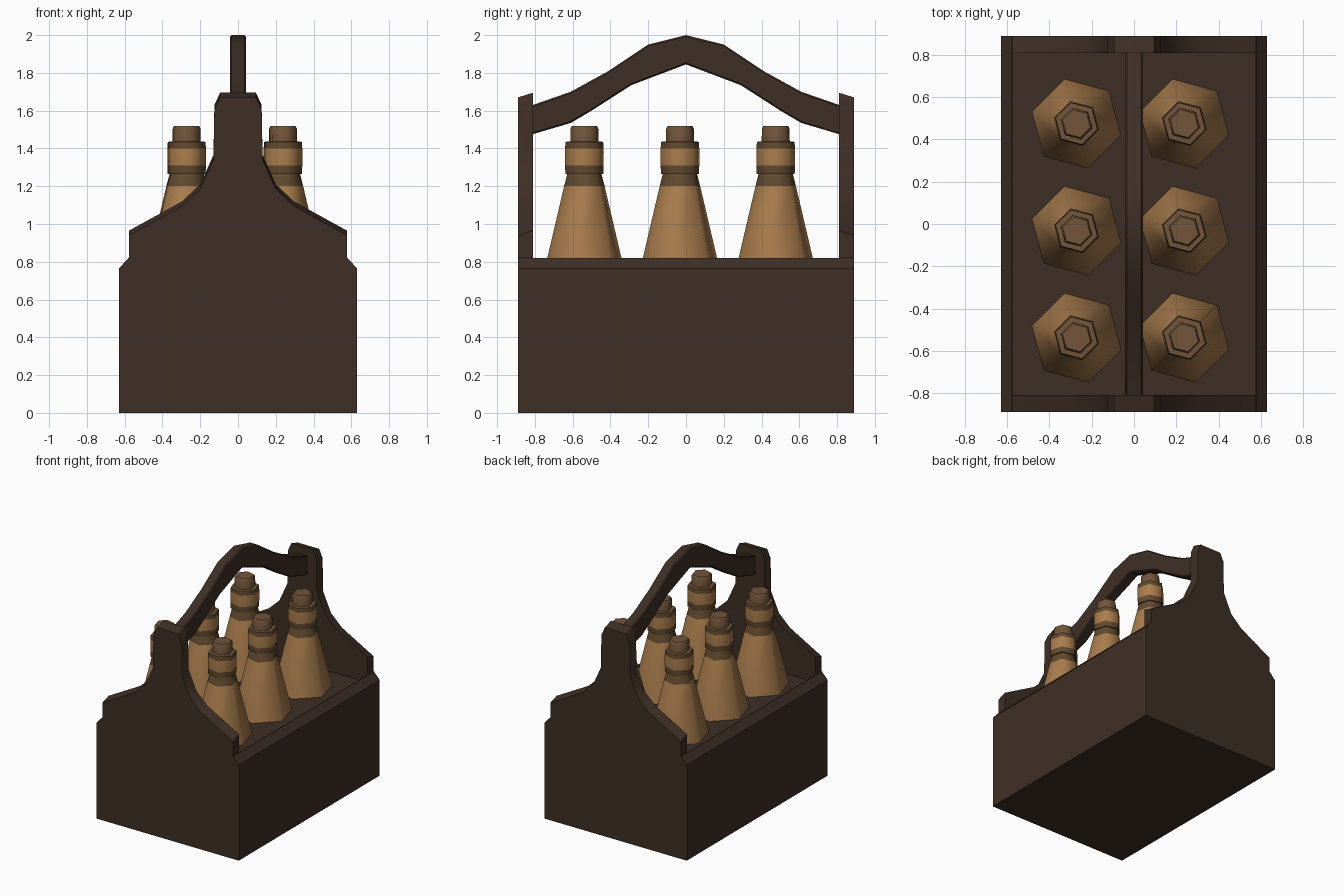
import bpy, bmesh, math

if "Cube" in bpy.data.objects:
    bpy.data.objects.remove(bpy.data.objects["Cube"])


def material(name, rgb):
    m = bpy.data.materials.new(name)
    m.diffuse_color = (*rgb, 1)
    m.use_nodes = True
    m.node_tree.nodes["Principled BSDF"].inputs["Base Color"].default_value = m.diffuse_color
    return m


WOOD = material("dark_wood", (0.048, 0.028, 0.019))
GOLD = material("amber_glass", (0.40, 0.205, 0.075))
BAND = material("dark_band", (0.12, 0.068, 0.028))
CAP = material("brown_cap", (0.17, 0.09, 0.042))


def finish(name, bm, mats, angle):
    bmesh.ops.recalc_face_normals(bm, faces=bm.faces[:])
    me = bpy.data.meshes.new(name)
    bm.to_mesh(me)
    bm.free()
    for m in mats:
        me.materials.append(m)
    ob = bpy.data.objects.new(name, me)
    bpy.context.collection.objects.link(ob)
    bpy.ops.object.select_all(action='DESELECT')
    bpy.context.view_layer.objects.active = ob
    ob.select_set(True)
    bpy.ops.object.shade_smooth_by_angle(angle=math.radians(angle))
    return ob


def loft(name, loop_a, loop_b):
    """Solid between two matching outlines."""
    bm = bmesh.new()
    a = [bm.verts.new(p) for p in loop_a]
    b = [bm.verts.new(p) for p in loop_b]
    bm.faces.new(a)
    bm.faces.new(b)
    n = len(a)
    for i in range(n):
        j = (i + 1) % n
        bm.faces.new((a[i], a[j], b[j], b[i]))
    return finish(name, bm, [WOOD], 35)


# Crate core: floor under the bottles
core = [(-0.577, 0), (0.577, 0), (0.577, 0.76), (-0.577, 0.76)]
loft("crate_floor", [(x, -0.82, z) for x, z in core], [(x, 0.82, z) for x, z in core])

# Side boards with a sloped top, end boards with a shaped neck
side = [(0.575, 0), (0.63, 0), (0.63, 0.765), (0.58, 0.82), (0.575, 0.82)]
half = [(0.577, 0), (0.577, 0.965), (0.295, 1.12), (0.20, 1.21), (0.13, 1.365),
        (0.125, 1.63), (0.095, 1.695)]
end = half + [(-x, z) for x, z in reversed(half)]
for s, side_name, end_name in ((-1, "left", "front"), (1, "right", "back")):
    loft(side_name + "_board", [(s * x, -0.89, z) for x, z in side],
         [(s * x, 0.89, z) for x, z in side])
    loft(end_name + "_board", [(x, s * 0.81, z) for x, z in end],
         [(x, s * 0.89, z - (0.025 if z > 0.1 else 0)) for x, z in end])

# Arched handle
top = [(0.82, 1.627), (0.61, 1.70), (0.41, 1.81), (0.20, 1.95)]
low = [(0.82, 1.473), (0.61, 1.535), (0.50, 1.60), (0.29, 1.735)]
arch = (top + [(0, 2.0)] + [(-y, z) for y, z in reversed(top)]
        + [(-y, z) for y, z in low] + [(0, 1.845)] + list(reversed(low)))
handle = loft("handle", [(-0.042, y, z) for y, z in arch], [(0.042, y, z) for y, z in arch])
bev = handle.modifiers.new("soft_edges", 'BEVEL')
bev.width = 0.008
bev.limit_method = 'ANGLE'
bev.angle_limit = math.radians(60)

# Bottles: six-sided turned profile (radius, height, colour of the section above)
PROFILE = [(0.221, 0.70, 0), (0.219, 0.755, 0), (0.111, 1.20, 1), (0.094, 1.265, 1),
           (0.104, 1.265, 1), (0.106, 1.31, 0), (0.106, 1.40, 1), (0.103, 1.435, 2),
           (0.077, 1.437, 2), (0.076, 1.505, 2), (0.068, 1.52, 2)]


def bottle(name, cx, cy):
    bm = bmesh.new()
    rings = []
    for r, z, _ in PROFILE:
        angles = [math.radians(45 + 60 * k) for k in range(6)]
        rings.append([bm.verts.new((cx + r * math.cos(t), cy + r * math.sin(t), z))
                      for t in angles])
    for i in range(len(rings) - 1):
        for k in range(6):
            j = (k + 1) % 6
            f = bm.faces.new((rings[i][k], rings[i][j], rings[i + 1][j], rings[i + 1][k]))
            f.material_index = PROFILE[i][2]
    bm.faces.new(rings[0])
    bm.faces.new(rings[-1]).material_index = 2
    finish(name, bm, [GOLD, BAND, CAP], 65)


for col, cx in (("left", -0.272), ("right", 0.238)):
    for row, cy in (("front", -0.538), ("middle", -0.032), ("back", 0.475)):
        bottle(f"bottle_{row}_{col}", cx, cy)
